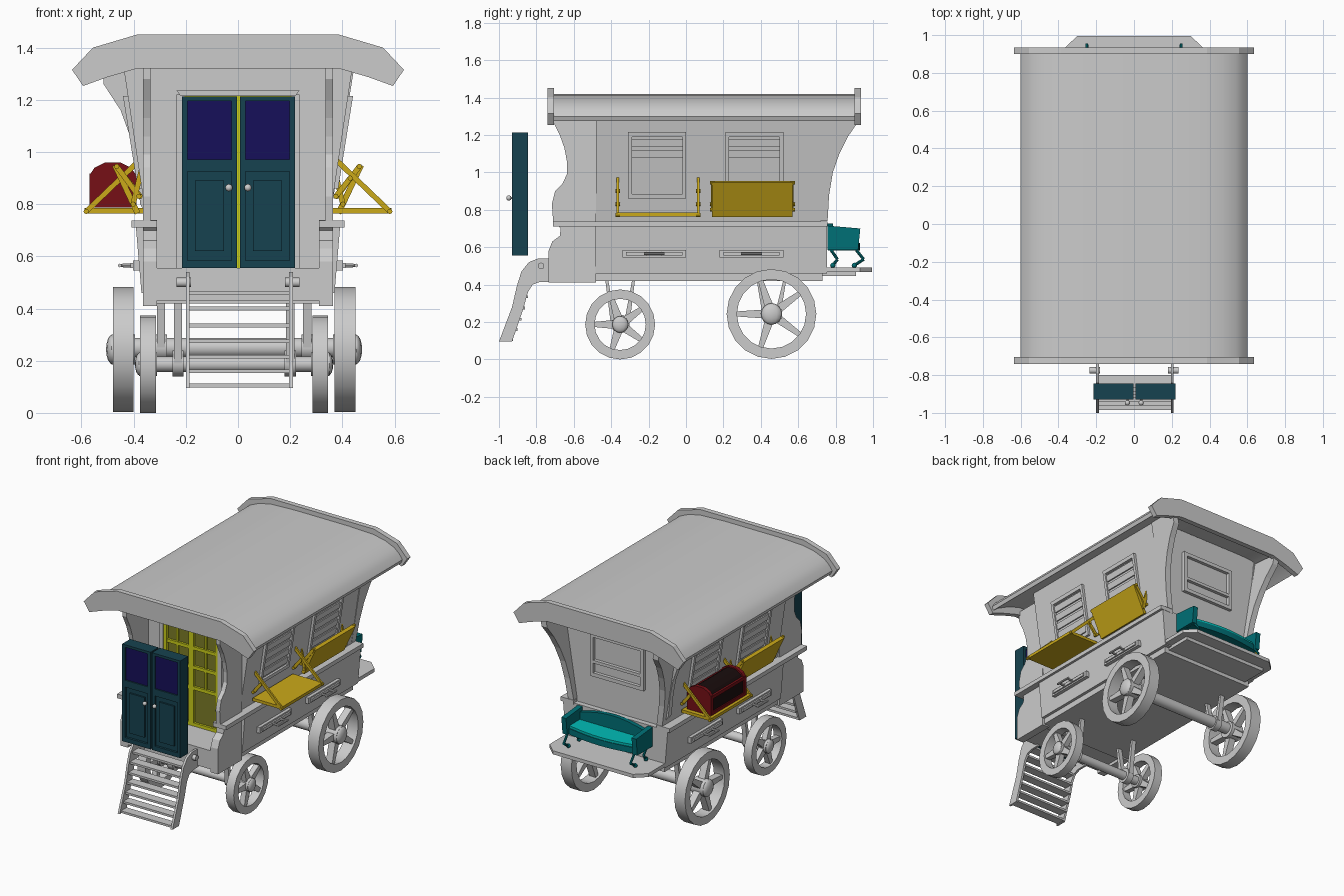
import bpy, bmesh, math
from mathutils import Vector

if "Cube" in bpy.data.objects:
    bpy.data.objects.remove(bpy.data.objects["Cube"])

def mat(name, r, g, b):
    m = bpy.data.materials.new(name)
    m.diffuse_color = (r, g, b, 1)
    m.use_nodes = True
    m.node_tree.nodes["Principled BSDF"].inputs["Base Color"].default_value = m.diffuse_color
    return m
TEAL, SEAT = mat("teal", 0, .16, .18), mat("bright_teal", 0, .5, .47)
DOOR, NAVY = mat("door_blue", .008, .055, .08), mat("navy", .008, .005, .1)
GOLD, YELLOW, OLIVE = mat("gold", .6, .4, .01), mat("yellow", .6, .62, .01), mat("olive", .2, .2, .02)
RED, BLACK = mat("red", .18, .005, .008), mat("black", .01, .004, .004)

def finish(name, bm, m=None, smooth=None):
    bmesh.ops.recalc_face_normals(bm, faces=bm.faces)
    me = bpy.data.meshes.new(name)
    bm.to_mesh(me)
    bm.free()
    if smooth:
        me.shade_smooth()
        me.set_sharp_from_angle(angle=math.radians(smooth))
    if m:
        me.materials.append(m)
    o = bpy.data.objects.new(name, me)
    bpy.context.collection.objects.link(o)
    return o

def prism(name, pts, axis, lo, hi, m=None, lean=0, smooth=None):
    """Extrude a 2D outline along an axis; lean tilts it outward with height."""
    bm = bmesh.new()
    def vert(a, b, t):
        if axis == 'x':
            return bm.verts.new((t + math.copysign(lean * (b - .74), lo + hi), a, b))
        return bm.verts.new((a, t, b) if axis == 'y' else (a, b, t))
    A, B = [[vert(a, b, t) for a, b in pts] for t in (lo, hi)]
    bm.faces.new(A)
    bm.faces.new(B[::-1])
    for i in range(len(A)):
        j = (i + 1) % len(A)
        bm.faces.new((A[i], A[j], B[j], B[i]))
    return finish(name, bm, m, smooth)

def rect(a0, a1, b0, b1):
    return [(a0, b0), (a1, b0), (a1, b1), (a0, b1)]

def box(name, x0, x1, y0, y1, z0, z1, m=None):
    return prism(name, rect(x0, x1, y0, y1), 'z', z0, z1, m)

def bar(name, p, q, r, m=None, n=10, r2=None):
    """Round bar from p to q."""
    p, q = Vector(p), Vector(q)
    bm = bmesh.new()
    bmesh.ops.create_cone(bm, cap_ends=True, segments=n, radius1=r, radius2=r if r2 is None else r2, depth=(q - p).length)
    bm.transform((q - p).to_track_quat('Z', 'Y').to_matrix().to_4x4())
    bmesh.ops.translate(bm, verts=bm.verts, vec=(p + q) / 2)
    return finish(name, bm, m, 40)

def ball(name, c, r, m=None, sx=1):
    bm = bmesh.new()
    bmesh.ops.create_uvsphere(bm, u_segments=12, v_segments=8, radius=r)
    bmesh.ops.scale(bm, verts=bm.verts, vec=(sx, 1, 1))
    bmesh.ops.translate(bm, verts=bm.verts, vec=c)
    return finish(name, bm, m, 60)

def strip(name, p, q, w, y0, y1, m):
    """Flat board between two x-z points."""
    d = Vector((q[0] - p[0], q[1] - p[1])).normalized() * w / 2
    prism(name, [(p[0] - d.y, p[1] + d.x), (q[0] - d.y, q[1] + d.x),
                 (q[0] + d.y, q[1] - d.x), (p[0] + d.y, p[1] - d.x)], 'y', y0, y1, m)

def mirror_outline(half):
    return half + [(-x, z) for x, z in reversed(half) if x > 0]

# roof shell and end trims
outer = [(.60, 1.30), (.575, 1.335), (.54, 1.365), (.47, 1.395), (.38, 1.413), (.2, 1.42)]
inner = [(.59, 1.275), (.55, 1.305), (.47, 1.345), (.38, 1.375), (.2, 1.385)]
prism("roof", mirror_outline(outer) + [(-x, z) for x, z in mirror_outline(inner)], 'y', -.72, .91, None, 0, 30)
outer = [(.636, 1.315), (.556, 1.40), (.387, 1.45)]
inner = [(.594, 1.253), (.50, 1.287), (.387, 1.32)]
for y0, y1 in ((-.74, -.705), (.90, .935)):
    prism("roof_end_trim", mirror_outline(outer) + [(-x, z) for x, z in mirror_outline(inner)], 'y', y0, y1)

# cabin, lower body and floor
prism("cabin", mirror_outline([(.345, .70), (.447, 1.38)]), 'y', -.48, .72)
prism("lower_body", mirror_outline([(.37, .46), (.392, .72)]), 'y', -.485, .755)
box("floor", -.35, .35, -.52, .73, .42, .47)
box("porch_floor", -.35, .35, -.735, -.48, .43, .555)
prism("back_platform", [(-.37, .72), (.37, .72), (.37, .93), (.30, .995), (-.30, .995), (-.37, .93)], 'z', .468, .492)
box("platform_support", -.32, .32, .72, .91, .445, .47)

upper = [(-.48, .735), (-.71, .735), (-.717, .83), (-.70, .90), (-.66, .94), (-.637, .99),
         (-.637, 1.06), (-.65, 1.13), (-.675, 1.20), (-.715, 1.28), (-.715, 1.35), (-.48, 1.35)]
lower = [(-.48, .41), (-.735, .41), (-.735, .58), (-.715, .63), (-.675, .66), (-.67, .70), (-.71, .74), (-.48, .74)]
flare = [(.71, .74), (.757, .74), (.765, .88), (.785, 1.0), (.82, 1.10), (.865, 1.19), (.92, 1.27), (.92, 1.34), (.71, 1.36)]
for s in (-1, 1):
    # porch side panels, ledges, rear roof brackets
    prism("porch_panel_upper", upper, 'x', s * .335, s * .365)
    prism("porch_panel_lower", lower, 'x', s * .31, s * .365)
    box("side_ledge", s * .31, s * .408, -.71, .757, .71, .738)
    prism("rear_bracket", flare, 'x', s * .31, s * .352, None, .16)
    # louvred shutters and drawers
    for yc in (-.155, .365):
        for r in (rect(yc - .155, yc + .155, .86, .885), rect(yc - .155, yc + .155, 1.19, 1.215),
                  rect(yc - .155, yc - .135, .86, 1.215), rect(yc + .135, yc + .155, .86, 1.215)):
            prism("shutter_frame", r, 'x', s * .335, s * .365, None, .16)
        for i in range(5):
            z = .897 + i * .06
            prism("louvre", rect(yc - .137, yc + .137, z, z + .042), 'x', s * .335, s * .356, None, .16)
        y = yc - .015
        box("drawer_front", s * .36, s * .402, y - .17, y + .17, .545, .585)
        box("drawer_panel", s * .36, s * .412, y - .15, y + .15, .555, .575)
        for d in (-.04, .04):
            bar("handle_post", (s * .40, y + d, .565), (s * .455, y + d, .565), .009, None, 8, .006)
        bar("drawer_handle", (s * .453, y - .055, .565), (s * .453, y + .055, .565), .007, None, 8)
# sideways bracket at the left rear corner
prism("side_bracket", [(-.34, .74), (-.375, .80), (-.39, .95), (-.41, 1.05), (-.45, 1.16), (-.515, 1.26), (-.515, 1.31), (-.40, 1.36)], 'y', .69, .725)

# rear window
for x0, x1, z0, z1 in ((-.2, .2, .93, .955), (-.2, .2, 1.195, 1.22), (-.2, -.175, .93, 1.22), (.175, .2, .93, 1.22), (-.2, .2, 1.02, 1.04)):
    box("rear_window_frame", x0, x1, .71, .742, z0, z1)

# front doorway with glazed yellow screen
prism("door_lintel", [(-.22, 1.215), (.22, 1.215), (.235, 1.235), (-.235, 1.235)], 'y', -.53, -.47)
for s in (-1, 1):
    box("door_jamb", s * .205, s * .235, -.51, -.47, .555, 1.22)
    box("yellow_stile", s * .18, s * .205, -.505, -.47, .555, 1.22, YELLOW)
    box("yellow_bar", s * .10, s * .112, -.50, -.47, .82, 1.2, YELLOW)
box("yellow_panel", -.2, .2, -.487, -.47, .555, 1.22, OLIVE)
box("yellow_centre", -.02, .02, -.503, -.47, .555, 1.22, YELLOW)
for z in (.555, .80, .94, 1.07, 1.20):
    box("yellow_rail", -.2, .2, -.502, -.47, z, z + .022, YELLOW)

# double doors standing in front of the porch
for x0, x1, kx in ((-.215, -.003, -.035), (.007, .219, .038)):
    box("door_core", x0 + .01, x1 - .01, -.915, -.86, .56, 1.205, DOOR)
    for a, b, c, d in ((x0, x0 + .022, .555, 1.212), (x1 - .022, x1, .555, 1.212), (x0, x1, .555, .585),
                       (x0, x1, 1.195, 1.212), (x0, x1, .925, .972)):
        box("door_frame", a, b, -.93, -.845, c, d, DOOR)
    box("door_window", x0 + .02, x1 - .02, -.921, -.854, .97, 1.197, NAVY)
    box("door_raised_panel", x0 + .05, x1 - .05, -.926, -.85, .62, .89, DOOR)
    bar("knob_stem", (kx, -.93, .863), (kx, -.945, .863), .006, None, 8)
    ball("door_knob", (kx, -.947, .863), .014)

# steps
string = [(-.72, .54), (-.79, .54), (-.84, .52), (-.88, .47), (-.905, .39), (-.93, .28), (-1, .095),
          (-.93, .095), (-.87, .27), (-.845, .36), (-.82, .40), (-.78, .415), (-.72, .415)]
for s in (-1, 1):
    prism("stair_side", string, 'x', .005 + s * .205, .005 + s * .19)
    bar("stair_bolt", (s * .18, -.775, .50), (s * .235, -.775, .50), .018)
for y0, y1, z in ((-.985, -.925, .105), (-.96, -.9, .16), (-.94, -.88, .215), (-.92, -.86, .275),
                  (-.905, -.845, .335), (-.89, -.83, .40), (-.865, -.80, .46)):
    box("stair_tread", -.19, .20, y0, y1, z - .007, z + .007)

# wheels and axles
def wheel(name, x0, x1, y, z, ro, ri):
    n, bm = 20, bmesh.new()
    loops = [[bm.verts.new((x, y + r * math.cos(math.tau * i / n), z + r * math.sin(math.tau * i / n))) for i in range(n)]
             for x, r in ((x0, ro), (x1, ro), (x1, ri), (x0, ri))]
    for k in range(4):
        for i in range(n):
            a, b, j = loops[k], loops[(k + 1) % 4], (i + 1) % n
            bm.faces.new((a[i], a[j], b[j], b[i]))
    finish(name + "_rim", bm, None, 30)
    m, w = (x0 + x1) / 2, (x1 - x0) * .3
    for i in range(5):
        a = math.tau * (i + .5) / 5
        c, s = math.cos(a), math.sin(a)
        pts = [(y + r * c - t * s, z + r * s + t * c) for r, t in ((.02, -.025), (ri + .008, -.013), (ri + .008, .013), (.02, .025))]
        prism(name + "_spoke", pts, 'x', m - w, m + w)
    bar(name + "_hub", (x0 - .005, y, z), (x1 + .005, y, z), ro * .24, None, 14)
    ball(name + "_cap", (x1 if m > 0 else x0, y, z), ro * .24, None, .45)

cx = -.015
for s in (-1, 1):
    for name, y, z, r, ri, a, b in (("rear_wheel", .457, .243, .24, .185, .385, .465), ("front_wheel", -.352, .187, .187, .137, .30, .36)):
        x0, x1 = sorted((cx + s * a, cx + s * b))
        wheel(name, x0, x1, y, z, r, ri)
    for x, y, z in ((.28, .457, .25), (.215, -.352, .19)):
        bar("axle_collar", (cx + s * (x - .022), y, z), (cx + s * (x + .022), y, z), .05, None, 14)
        for d in (-1, 1):
            prism("axle_hanger", [(y + d * .02, z), (y + d * .05, z), (y + d * .08, .43), (y + d * .065, .43)],
                  'x', cx + s * (x - .016), cx + s * (x + .016))
bar("rear_axle", (cx - .4, .457, .25), (cx + .4, .457, .25), .038, None, 16)
bar("front_axle", (cx - .32, -.352, .187), (cx + .32, -.352, .187), .03, None, 16)

# fold-out side tables, one lowered and one raised on each side
for s in (-1, 1):
    for yc, lowered in ((-.15, s > 0), (.355, s < 0)):
        y0, y1 = yc - .215, yc + .215
        if lowered:
            strip("table_top", (s * .365, .775), (s * .588, .775), .02, y0, y1, GOLD)
        else:
            strip("raised_table_top", (s * .385, .765), (s * .472, .95), .022, y0, y1, GOLD)
        for e in (y0 - .006, y1 - .006):
            legs = [((.36, .985), (.582, .772)), ((.375, .83), (.43, .90))] if lowered else \
                   [((.362, .965), (.402, .80)), ((.38, .83), (.465, .945))]
            for p, q in legs:
                strip("table_arm", (s * p[0], p[1]), (s * q[0], q[1]), .02, e, e + .012, GOLD)
                for x, z in (p, q):
                    bar("table_pin", (s * x, e - .006, z), (s * x, e + .018, z), .01, GOLD, 8)

# chest on the left rear table
def dome(g):
    return [(-.39 - g, .787 + g), (-.57 + g, .787 + g), (-.57 + g, .91), (-.55 + g, .94 - g),
            (-.51, .96 - g), (-.45, .96 - g), (-.41 - g, .94 - g), (-.39 - g, .91)]
prism("chest", dome(.008), 'y', .178, .537, BLACK)
for y in (.17, .52):
    prism("chest_end_band", dome(0), 'y', y, y + .025, RED)
for x in (-.57, -.41):
    for z in (.787, .895):
        box("chest_rail", x, x + .02, .17, .545, z, z + .022, RED)

# bench on the rear platform
back = [(-.275, .60)] + [(-.275 + .55 * i / 10, .68 + .048 * math.sin(math.pi * i / 10)) for i in range(11)] + [(.275, .60)]
prism("bench_back", back, 'y', .757, .785, TEAL, 0, 30)
front = [(-.26 + .52 * i / 10, .90 + .03 * math.sin(math.pi * i / 10)) for i in range(11)]
prism("bench_base", [(-.26, .76), *front, (.26, .76)], 'z', .582, .622, TEAL, 0, 30)
prism("bench_seat", [(-.245, .775), *[(x * .94, y - .004) for x, y in front], (.245, .775)], 'z', .62, .638, SEAT, 0, 30)
for s in (-1, 1):
    prism("bench_arm", [(.757, .585), (.92, .585), (.932, .70), (.757, .715)], 'x', s * .245, s * .28, TEAL)
    for path in (((.91, .585), (.95, .535), (.90, .503)), ((.775, .585), (.81, .535), (.785, .503))):
        for p, q in zip(path, path[1:]):
            bar("bench_leg", (s * .25, *p), (s * .25, *q), .008, TEAL, 8)
        ball("bench_foot", (s * .25, *path[-1]), .014, TEAL)
